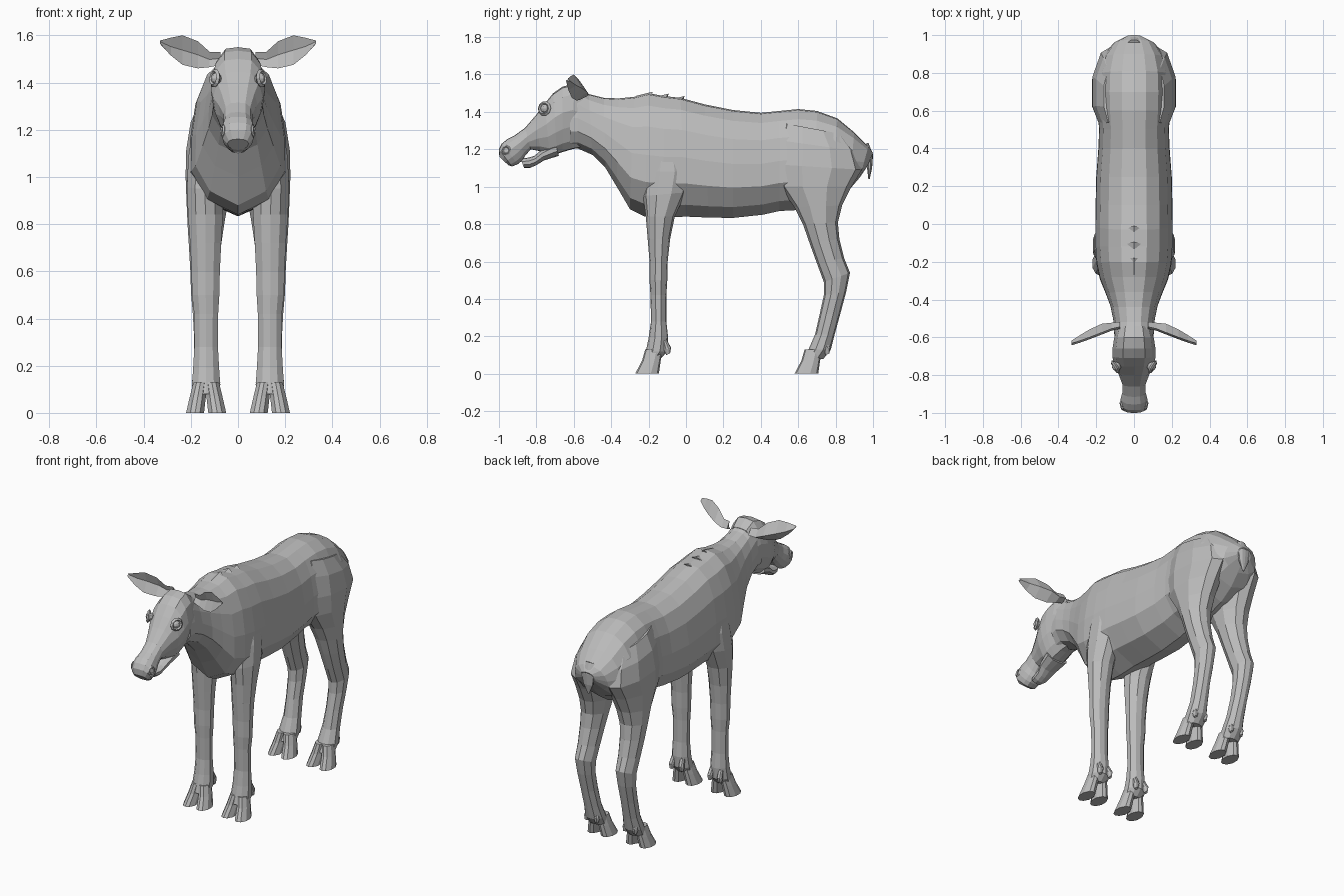
import bpy, bmesh, math
from mathutils import Vector

fur = bpy.data.materials.new("grey fur")
fur.diffuse_color = (0.5, 0.5, 0.5, 1)

# half cross-sections: (position from first edge to second edge, width fraction)
BARREL = [(0, 0), (.012, .33), (.10, .66), (.27, .88), (.5, .99), (.72, 1), (.9, .66), (1, 0)]
SKULL = [(0, 0), (.02, .5), (.16, .84), (.4, 1), (.65, .9), (.87, .66), (.99, .35), (1, 0)]
LIMB = [(0, 0), (.07, .55), (.32, 1), (.66, 1), (.93, .55), (1, 0)]


def make(name, verts, faces):
    me = bpy.data.meshes.new(name)
    me.from_pydata(verts, [], faces)
    bm = bmesh.new()
    bm.from_mesh(me)
    bmesh.ops.recalc_face_normals(bm, faces=bm.faces)
    bm.to_mesh(me)
    bm.free()
    me.materials.append(fur)
    ob = bpy.data.objects.new(name, me)
    bpy.context.collection.objects.link(ob)
    return ob


def skin(name, rings):
    """Join equal rings of points into a capped tube."""
    n = len(rings[0])
    faces = [(i * n + j, i * n + (j + 1) % n, (i + 1) * n + (j + 1) % n, (i + 1) * n + j)
             for i in range(len(rings) - 1) for j in range(n)]
    faces += [tuple(range(n)), tuple(range((len(rings) - 1) * n, len(rings) * n))]
    return make(name, [p for r in rings for p in r], faces)


def loft(name, section, rows, side=1):
    """Each row: first edge y,z / second edge y,z / centre x / half width."""
    rings = []
    for y0, z0, y1, z1, cx, w in rows:
        def pt(t, f):
            return (side * (cx + f * w), y0 + (y1 - y0) * t, z0 + (z1 - z0) * t)
        rings.append([pt(t, f) for t, f in section] +
                     [pt(t, -f) for t, f in reversed(section[1:-1])])
    return skin(name, rings)


# torso and neck, tail end to head
loft("torso_and_neck", BARREL, [
    (1.0, 1.18, .97, 1.11, 0, .05), (.975, 1.215, .93, 1.05, 0, .115),
    (.90, 1.29, .87, .98, 0, .165), (.81, 1.365, .78, .92, 0, .19),
    (.70, 1.405, .69, .89, 0, .195), (.60, 1.415, .60, .875, 0, .192),
    (.50, 1.405, .50, .87, 0, .185), (.40, 1.395, .41, .85, 0, .188),
    (.25, 1.41, .25, .833, 0, .2), (.10, 1.44, .12, .835, 0, .203),
    (-.03, 1.475, 0, .84, 0, .205), (-.12, 1.485, -.12, .835, 0, .205),
    (-.20, 1.50, -.22, .84, 0, .198), (-.28, 1.48, -.30, .88, 0, .18),
    (-.36, 1.472, -.37, 1.0, 0, .15), (-.44, 1.475, -.43, 1.10, 0, .125),
    (-.52, 1.495, -.50, 1.17, 0, .11), (-.58, 1.53, -.58, 1.205, 0, .105),
    (-.62, 1.535, -.62, 1.20, 0, .1)])

# skull and muzzle
loft("head", SKULL, [
    (-.54, 1.51, -.56, 1.21, 0, .09), (-.60, 1.55, -.61, 1.20, 0, .105),
    (-.66, 1.535, -.66, 1.185, 0, .114), (-.71, 1.50, -.69, 1.175, 0, .115),
    (-.755, 1.445, -.73, 1.17, 0, .105), (-.80, 1.385, -.78, 1.19, 0, .083),
    (-.86, 1.315, -.83, 1.20, 0, .062), (-.915, 1.275, -.86, 1.165, 0, .062),
    (-.955, 1.255, -.875, 1.14, 0, .07), (-.985, 1.23, -.90, 1.12, 0, .072),
    (-1.0, 1.20, -.93, 1.108, 0, .066), (-.998, 1.16, -.95, 1.115, 0, .045)])
loft("lower_jaw", LIMB, [
    (-.70, 1.24, -.68, 1.165, 0, .07), (-.77, 1.20, -.76, 1.14, 0, .058),
    (-.81, 1.165, -.80, 1.115, 0, .045), (-.845, 1.155, -.835, 1.10, 0, .042),
    (-.885, 1.15, -.865, 1.10, 0, .032)])

for s, tag in ((-1, "left"), (1, "right")):
    # cupped leaf-shaped ear: upper edge, hollow front, lower edge, bulging back
    ear = []
    for x, zu, zl, y, cup in ((.075, 1.53, 1.475, -.545, .015), (.12, 1.53, 1.465, -.555, .02),
                              (.17, 1.575, 1.46, -.575, .035), (.235, 1.60, 1.475, -.60, .03),
                              (.285, 1.59, 1.515, -.618, .018), (.33, 1.578, 1.568, -.632, .003)):
        zm = (zu + zl) / 2
        ear.append([(s * x, y, zu), (s * x, y + cup * .6, zm),
                    (s * x, y - .01, zl), (s * x, y + cup + .012, zm - .01)])
    skin(tag + "_ear", ear)

    # eye with raised lids
    c = Vector((s * .098, -.757, 1.418))
    out = Vector((s * .86, -.48, .12)).normalized()
    rot = out.to_track_quat('Z', 'Y')
    bpy.ops.mesh.primitive_torus_add(major_segments=10, minor_segments=4, major_radius=.03,
                                     minor_radius=.01, location=c, rotation=rot.to_euler())
    lids = bpy.context.object
    lids.name = tag + "_eyelids"
    bpy.ops.mesh.primitive_uv_sphere_add(segments=10, ring_count=6, radius=.024,
                                         location=c - out * .006)
    ball = bpy.context.object
    ball.name = tag + "_eye"
    # nostril rim
    bpy.ops.mesh.primitive_torus_add(major_segments=8, minor_segments=4, major_radius=.02,
                                     minor_radius=.007, location=(s * .064, -.962, 1.195),
                                     rotation=(0, s * 1.45, s * -.25))
    rim = bpy.context.object
    rim.name = tag + "_nostril"
    for ob in (lids, ball, rim):
        ob.data.materials.append(fur)

    # legs, top to bottom: front edge, rear edge, centre x, half width
    loft(tag + "_front_leg", LIMB, [
        (-.17, 1.22, -.03, 1.22, .13, .06), (-.215, 1.08, .02, 1.08, .135, .076),
        (-.23, .95, .0, .97, .14, .076), (-.215, .84, -.06, .84, .138, .074),
        (-.205, .72, -.085, .72, .137, .066), (-.195, .60, -.098, .60, .137, .06),
        (-.195, .50, -.10, .50, .137, .058), (-.19, .42, -.105, .42, .135, .051),
        (-.187, .28, -.105, .28, .135, .05), (-.20, .19, -.095, .19, .135, .055),
        (-.215, .12, -.10, .12, .135, .06), (-.225, .08, -.135, .08, .135, .055)], s)
    loft(tag + "_hind_leg", LIMB, [
        (.52, 1.34, .84, 1.28, .11, .05), (.49, 1.25, .91, 1.19, .115, .086),
        (.47, 1.12, .94, 1.09, .12, .1), (.50, 1.0, .885, 1.0, .125, .097),
        (.58, .89, .835, .90, .13, .088), (.625, .80, .812, .81, .136, .078),
        (.66, .70, .82, .72, .14, .068), (.70, .59, .845, .62, .142, .06),
        (.737, .49, .877, .54, .143, .056), (.737, .42, .857, .44, .142, .05),
        (.715, .32, .825, .32, .14, .046), (.69, .21, .795, .21, .136, .05),
        (.655, .13, .775, .13, .135, .06), (.635, .08, .735, .08, .135, .055)], s)

    # cloven hooves and dewclaws
    for part, y in (("front", 0.0), ("hind", .852)):
        for k, toe in ((-1, "inner"), (1, "outer")):
            loft(f"{tag}_{part}_{toe}_hoof", LIMB, [
                (-.218 + y, .13, -.125 + y, .13, .135 + k * .024, .03),
                (-.235 + y, .07, -.135 + y, .07, .135 + k * .035, .034),
                (-.272 + y, 0, -.145 + y, 0, .135 + k * .047, .038)], s)
            loft(f"{tag}_{part}_{toe}_dewclaw", LIMB, [
                (-.125 + y, .17, -.105 + y, .185, .135 + k * .03, .014),
                (-.12 + y, .125, -.08 + y, .14, .135 + k * .034, .016),
                (-.105 + y, .10, -.085 + y, .11, .135 + k * .036, .008)], s)

# short tail
loft("tail", LIMB, [
    (.94, 1.22, .975, 1.235, 0, .03), (.965, 1.16, 1.0, 1.17, 0, .042),
    (.968, 1.10, .995, 1.10, 0, .032), (.975, 1.04, .982, 1.04, 0, .006)])

# overlapping mane tufts on the withers: low wedges with a raised rear lip
for i, (y, z, w) in enumerate(((-.19, 1.495, .12), (-.105, 1.485, .065), (-.02, 1.472, .05))):
    drop = .07 * (w / .12) ** 2
    make(f"mane_tuft_{i + 1}",
         [(0, y - .08, z - .01), (-w, y - .01, z - drop), (0, y + .012, z + .013),
          (w, y - .01, z - drop), (0, y, z - .03)],
         [(0, 1, 2), (0, 2, 3), (2, 1, 4), (2, 4, 3), (0, 4, 1), (0, 3, 4)])
